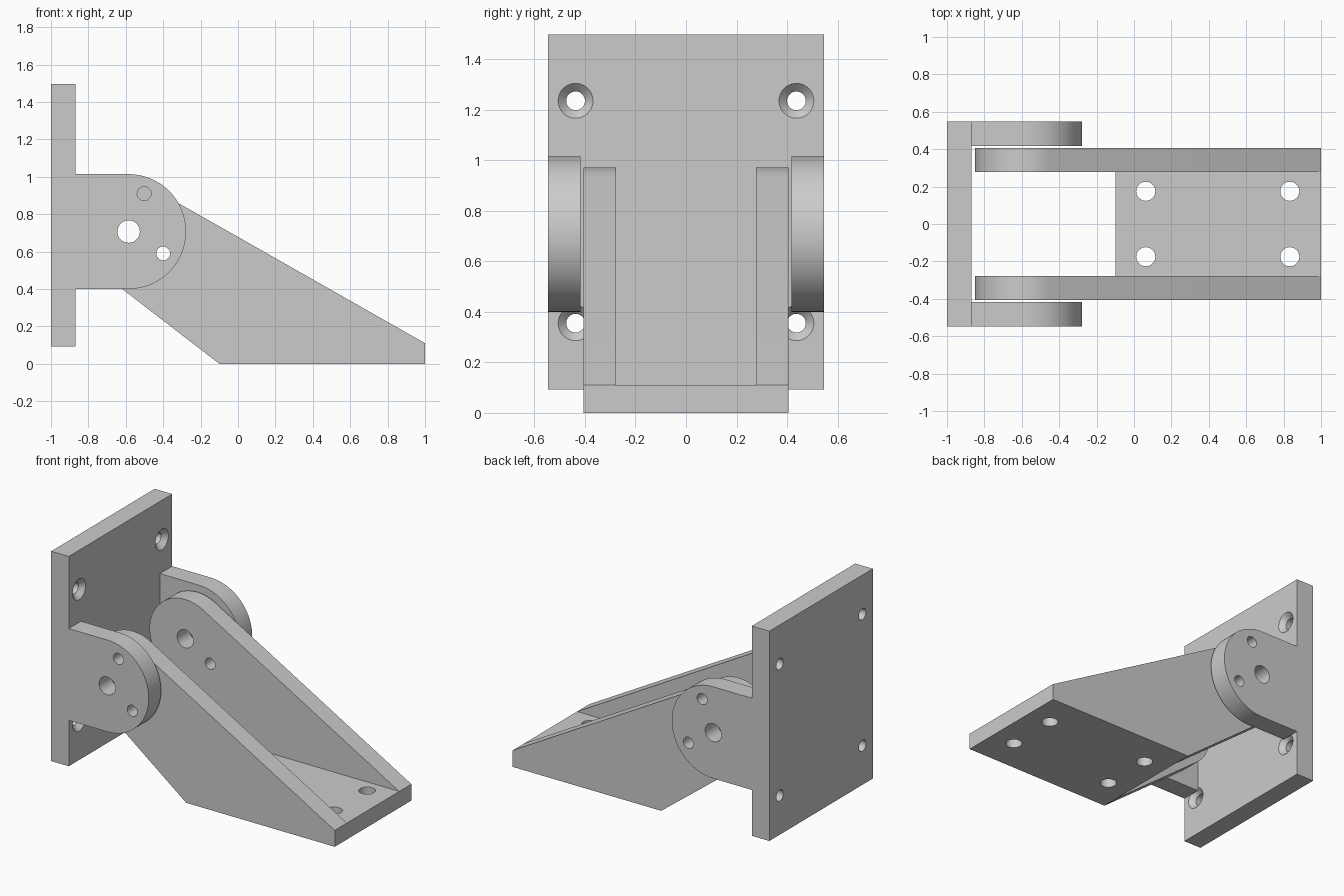
import bpy, bmesh
from math import cos, sin, pi, asin, atan2, hypot, radians
from mathutils import Matrix

cube = bpy.data.objects.get("Cube")
if cube:
    bpy.data.objects.remove(cube, do_unlink=True)

grey = bpy.data.materials.new("plain grey")
grey.use_nodes = True
colour = (0.6, 0.6, 0.6, 1)
grey.diffuse_color = colour
grey.node_tree.nodes["Principled BSDF"].inputs["Base Color"].default_value = colour

PIVOT = (-0.585, 0.707)      # shared hinge centre in x, z
PLATE_FACE = -0.87           # inner face of the wall plate


def make_object(name, bm):
    bmesh.ops.recalc_face_normals(bm, faces=bm.faces)
    mesh = bpy.data.meshes.new(name)
    bm.to_mesh(mesh)
    bm.free()
    mesh.materials.append(grey)
    obj = bpy.data.objects.new(name, mesh)
    bpy.context.collection.objects.link(obj)
    return obj


def box(name, x0, x1, y0, y1, z0, z1):
    bm = bmesh.new()
    bmesh.ops.create_cube(bm, size=1)
    for v in bm.verts:
        v.co = (x1 if v.co.x > 0 else x0, y1 if v.co.y > 0 else y0, z1 if v.co.z > 0 else z0)
    return make_object(name, bm)


def slab(name, profile, y0, y1):
    """Extrude an x, z outline along y."""
    bm = bmesh.new()
    face = bm.faces.new([bm.verts.new((x, y0, z)) for x, z in profile])
    out = bmesh.ops.extrude_face_region(bm, geom=[face])
    for v in out["geom"]:
        if isinstance(v, bmesh.types.BMVert):
            v.co.y = y1
    return make_object(name, bm)


def arc(radius, start, end, steps=48):
    angles = [start + (end - start) * i / steps for i in range(steps + 1)]
    return [(PIVOT[0] + radius * cos(a), PIVOT[1] + radius * sin(a)) for a in angles]


def add_bore(bm, centre, axis, depth, r1, r2):
    turn = {"X": Matrix.Rotation(radians(90), 4, "Y"),
            "Y": Matrix.Rotation(radians(90), 4, "X"),
            "Z": Matrix.Identity(4)}[axis]
    bmesh.ops.create_cone(bm, cap_ends=True, segments=40, radius1=r1, radius2=r2,
                          depth=depth, matrix=Matrix.Translation(centre) @ turn)


def finish(obj, *bore_sets):
    """Cut each set of bores, then smooth the round walls."""
    bpy.ops.object.select_all(action="DESELECT")
    obj.select_set(True)
    bpy.context.view_layer.objects.active = obj
    for bores in bore_sets:
        bm = bmesh.new()
        for bore in bores:
            add_bore(bm, *bore)
        cutter = make_object("hole_cutter", bm)
        cutter.hide_render = True
        mod = obj.modifiers.new("holes", "BOOLEAN")
        mod.operation = "DIFFERENCE"
        mod.solver = "EXACT"
        mod.object = cutter
        bpy.ops.object.modifier_apply(modifier=mod.name)
        bpy.data.objects.remove(cutter, do_unlink=True)
    bpy.ops.object.shade_smooth_by_angle(angle=radians(30))


# Wall plate with four countersunk screw holes
plate = box("wall_plate", -1, PLATE_FACE, -0.547, 0.547, 0.093, 1.497)
spots = [(y, z) for y in (-0.437, 0.437) for z in (0.355, 1.235)]
finish(plate,
       [((-0.93, y, z), "X", 0.4, 0.037, 0.037) for y, z in spots],
       [((PLATE_FACE - 0.015, y, z), "X", 0.04, 0.034, 0.074) for y, z in spots])

# Outline of the fixed hinge ears: straight root, half-round end
EAR_R = 0.307
ear_profile = ([(PLATE_FACE, PIVOT[1] - EAR_R)] + arc(EAR_R, -pi / 2, pi / 2)
               + [(PLATE_FACE, PIVOT[1] + EAR_R)])

# Outline of the swinging arms: edges tangent to the round hinge end
ARM_R, BASE_TOP = 0.264, 0.11
TIP, HEEL = (1, BASE_TOP), (-0.1, 0)


def tangent_angle(point, side):
    dx, dz = PIVOT[0] - point[0], PIVOT[1] - point[1]
    return atan2(dz, dx) + side * (asin(ARM_R / hypot(dx, dz)) + pi / 2)


upper = tangent_angle(TIP, -1)
lower = tangent_angle(HEEL, 1)
arm_profile = arc(ARM_R, upper, lower) + [HEEL, (1, 0), TIP]

for side, word in ((-1, "right"), (1, "left")):
    pivot_bore = ((PIVOT[0], side * 0.4, PIVOT[1]), "Y", 0.6, 0.06, 0.06)
    lock_bore = ((-0.4, side * 0.4, 0.59), "Y", 0.6, 0.037, 0.037)
    stow_bore = ((-0.502, side * 0.4, 0.91), "Y", 0.6, 0.037, 0.037)
    ear = slab(word + "_hinge_ear", ear_profile, side * 0.417, side * 0.547)
    finish(ear, [pivot_bore, lock_bore, stow_bore])
    arm = slab(word + "_arm", arm_profile, side * 0.277, side * 0.405)
    finish(arm, [pivot_bore, lock_bore])

# Foot plate between the arms with four bolt holes
foot = box("foot_plate", HEEL[0], 1, -0.277, 0.277, 0, BASE_TOP)
finish(foot, [((x, y, 0.05), "Z", 0.4, 0.051, 0.051)
              for x in (0.063, 0.833) for y in (-0.175, 0.175)])
